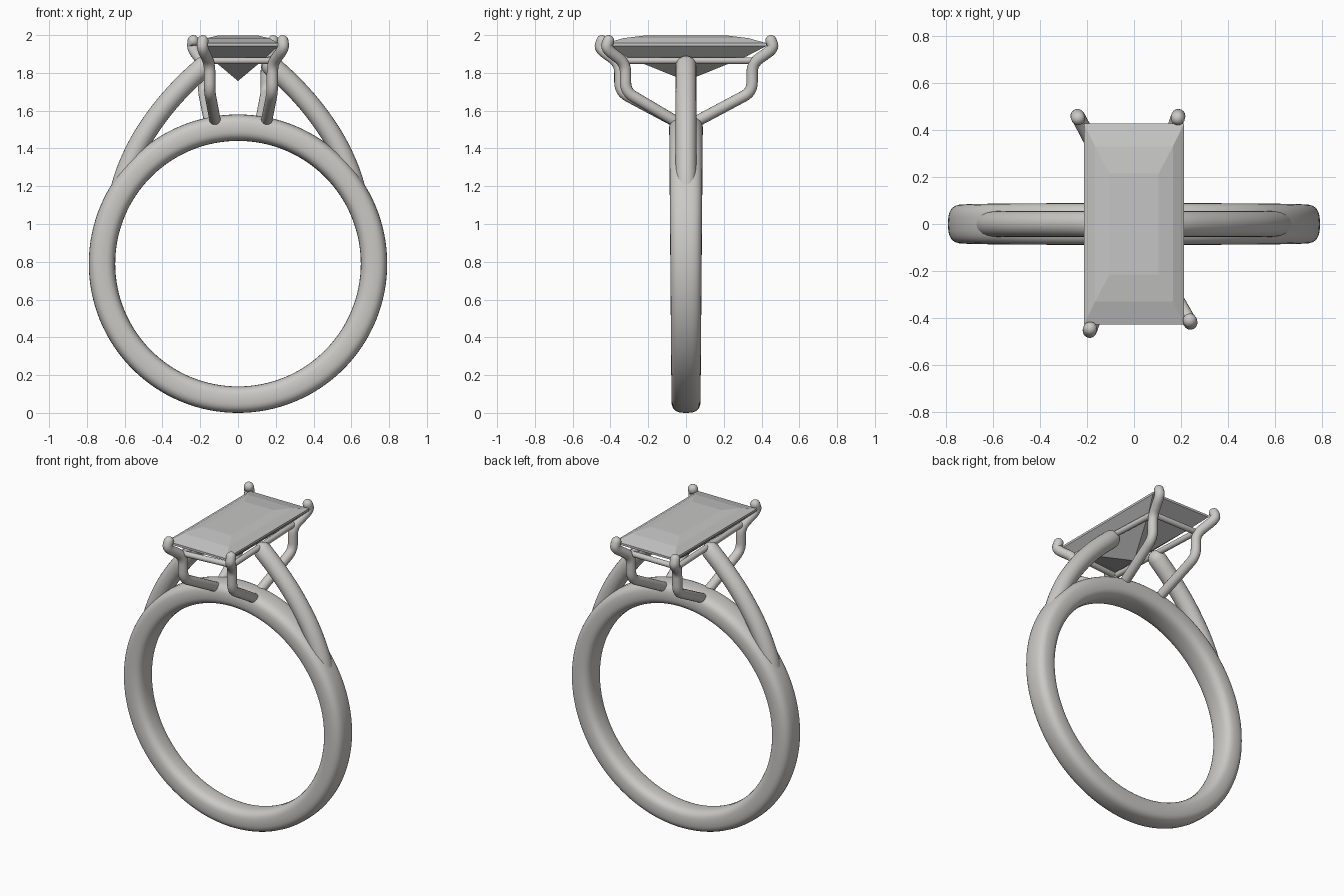
import bpy, bmesh, math
from mathutils import Vector

cube = bpy.data.objects.get("Cube")
if cube:
    bpy.data.objects.remove(cube, do_unlink=True)


def material(name, color):
    mat = bpy.data.materials.new(name)
    mat.use_nodes = True
    mat.diffuse_color = color
    mat.node_tree.nodes["Principled BSDF"].inputs["Base Color"].default_value = color
    return mat


METAL = material("warm silver metal", (0.60, 0.585, 0.56, 1))
STONE = material("grey gemstone", (0.56, 0.56, 0.555, 1))


def finish(name, bm, mat, smooth):
    bmesh.ops.recalc_face_normals(bm, faces=bm.faces[:])
    mesh = bpy.data.meshes.new(name)
    bm.to_mesh(mesh)
    bm.free()
    mesh.materials.append(mat)
    obj = bpy.data.objects.new(name, mesh)
    bpy.context.collection.objects.link(obj)
    for poly in mesh.polygons:
        poly.use_smooth = smooth
    return obj


def bridge(bm, a, b):
    for i in range(len(a)):
        j = (i + 1) % len(a)
        bm.faces.new((a[i], a[j], b[j], b[i]))


def rounded(points, fillet, steps=6):
    """Replace each inner corner of a path with a small curve."""
    pts = [Vector(p) for p in points]
    path = [pts[0]]
    for before, corner, after in zip(pts, pts[1:], pts[2:]):
        a = corner + (before - corner).normalized() * min(fillet, (before - corner).length * 0.48)
        b = corner + (after - corner).normalized() * min(fillet, (after - corner).length * 0.48)
        for k in range(steps + 1):
            t = k / steps
            path.append(a * (1 - t) ** 2 + corner * 2 * t * (1 - t) + b * t * t)
    return path + [pts[-1]]


def tube(name, path, radius, sides=16):
    """Round wire along a path, with domed ends."""
    path = [Vector(p) for p in path]
    rings = []
    first, last = (path[1] - path[0]).normalized(), (path[-1] - path[-2]).normalized()
    caps = [math.radians(a) for a in (80, 60, 40, 20)]
    stations = [(path[0] - first * radius * math.sin(a), radius * math.cos(a), first) for a in caps]
    for i, p in enumerate(path):
        tangent = path[min(i + 1, len(path) - 1)] - path[max(i - 1, 0)]
        stations.append((p, radius, tangent.normalized()))
    stations += [(path[-1] + last * radius * math.sin(a), radius * math.cos(a), last) for a in reversed(caps)]
    bm = bmesh.new()
    normal = first.orthogonal()
    for p, r, tangent in stations:
        normal = (normal - tangent * normal.dot(tangent)).normalized()
        side = tangent.cross(normal)
        turns = [math.tau * k / sides for k in range(sides)]
        rings.append([bm.verts.new(p + r * (normal * math.cos(t) + side * math.sin(t))) for t in turns])
    for a, b in zip(rings, rings[1:]):
        bridge(bm, a, b)
    bm.faces.new(rings[0])
    bm.faces.new(rings[-1])
    return finish(name, bm, METAL, True)


# Finger band: squarish rounded section swept around, slightly wider at the top
def build_band(center=0.79, mid=0.72, half_depth=0.07, segments=128, sides=28):
    bm = bmesh.new()
    rings = []
    for i in range(segments):
        a = math.tau * i / segments
        width = 0.083 + 0.006 * math.sin(a)
        ring = []
        for k in range(sides):
            t = math.tau * k / sides
            c, s = math.cos(t), math.sin(t)
            r = mid + half_depth * math.copysign(abs(c) ** 0.7, c)
            y = width * math.copysign(abs(s) ** 0.7, s)
            ring.append(bm.verts.new((r * math.cos(a), y, center + r * math.sin(a))))
        rings.append(ring)
    for i, ring in enumerate(rings):
        bridge(bm, ring, rings[(i + 1) % segments])
    finish("finger_band", bm, METAL, True)


build_band()

# Shoulder arms rising from the band to the setting
for side, label in ((1, "left"), (-1, "right")):
    arm = [(0.632, 1.12), (0.605, 1.25), (0.525, 1.43), (0.41, 1.60), (0.29, 1.735), (0.18, 1.835)]
    tube(label + "_shoulder_arm", rounded([(side * x, 0, z) for x, z in arm], 0.09), 0.055, 24)

# Four bent prongs: foot x, post x, tip x, post y, tip y
PRONGS = {
    "front_left_prong": (0.15, 0.182, 0.242, -0.32, -0.425),
    "front_right_prong": (-0.12, -0.15, -0.19, -0.35, -0.46),
    "back_left_prong": (0.12, 0.15, 0.19, 0.35, 0.465),
    "back_right_prong": (-0.15, -0.182, -0.242, 0.35, 0.465),
}
corners = []
for name, (foot, post, tip, post_y, tip_y) in PRONGS.items():
    out = math.copysign(1, post_y)
    points = [(foot, out * 0.05, 1.54), (post, post_y, 1.70), (post, post_y, 1.85),
              (tip, tip_y, 1.93), (tip * 0.98, tip_y - out * 0.015, 1.97)]
    tube(name, rounded(points, 0.05), 0.030)
    corners.append(Vector((post, post_y, 1.865)))

# Wire gallery rail joining the prongs
for a, b, label in ((0, 1, "front"), (2, 3, "back"), (0, 2, "left"), (1, 3, "right")):
    tube(label + "_gallery_rail", [corners[a], corners[b]], 0.018, 12)


# Step-cut rectangular gemstone: half width, half length, height of each tier
def build_gem():
    tiers = [(0.105, 0.215, 1.998), (0.165, 0.33, 1.984), (0.213, 0.427, 1.957),
             (0.213, 0.427, 1.943), (0.155, 0.32, 1.887)]
    bm = bmesh.new()
    rings = []
    for x, y, z in tiers:
        rings.append([bm.verts.new((sx * x, sy * y, z))
                      for sx, sy in ((1, 1), (-1, 1), (-1, -1), (1, -1))])
    for a, b in zip(rings, rings[1:]):
        bridge(bm, a, b)
    bm.faces.new(rings[0])
    point = bm.verts.new((0, 0, 1.757))
    for i in range(4):
        bm.faces.new((rings[-1][i], rings[-1][(i + 1) % 4], point))
    finish("gemstone", bm, STONE, False)


build_gem()
